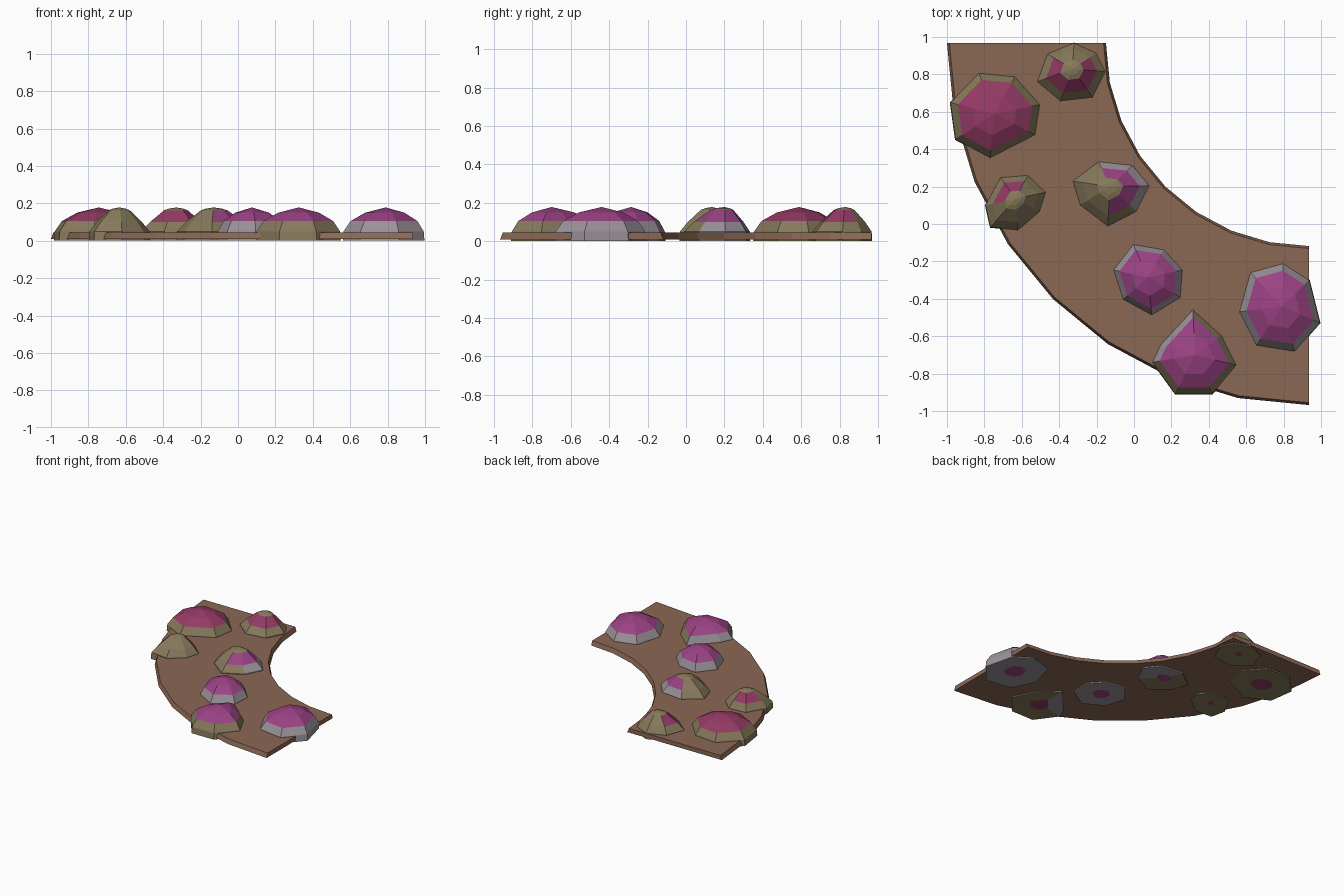
import bpy, bmesh, math

if "Cube" in bpy.data.objects:
    bpy.data.objects.remove(bpy.data.objects["Cube"])


def material(name, r, g, b):
    m = bpy.data.materials.new(name)
    lin = [((c / 255 + 0.055) / 1.055) ** 2.4 for c in (r, g, b)]
    m.diffuse_color = (*lin, 1)
    m.use_nodes = True
    m.node_tree.nodes["Principled BSDF"].inputs["Base Color"].default_value = m.diffuse_color
    return m


BROWN = material("soil_brown", 139, 104, 84)
MATS = [material("olive_stone", 135, 122, 92), material("grey_stone", 155, 146, 154),
        material("purple_growth", 155, 66, 132), material("crimson_growth", 148, 58, 100)]
OLIVE, GREY, PURPLE, CRIMSON = range(4)


def finish(name, bm, mats):
    bmesh.ops.recalc_face_normals(bm, faces=bm.faces)
    me = bpy.data.meshes.new(name)
    bm.to_mesh(me)
    bm.free()
    for m in mats:
        me.materials.append(m)
    ob = bpy.data.objects.new(name, me)
    bpy.context.collection.objects.link(ob)


# Curved ground slab: quarter ring in eight segments, slightly narrower on top
def slab():
    bm = bmesh.new()
    cx, cy, n = 0.935, 0.967, 8
    rows = []
    for i in range(n + 1):
        a = math.pi + math.pi / 2 * i / n
        row = []
        for r, z in ((1.085, 0.01), (1.935, 0.01), (1.922, 0.045), (1.098, 0.045)):
            row.append(bm.verts.new((cx + r * math.cos(a), cy + r * math.sin(a), z)))
        rows.append(row)
    for a, b in zip(rows, rows[1:]):
        for k in range(4):
            bm.faces.new((a[k], a[(k + 1) % 4], b[(k + 1) % 4], b[k]))
    bm.faces.new(rows[0])
    bm.faces.new(rows[-1])
    finish("ground_slab", bm, [BROWN])


# Rounded mounds and pointed mounds: (radius factor, height) from rim to shoulder
ROUND = [(1, 0.0), (0.98, 0.05), (0.82, 0.105), (0.48, 0.15)]
POINTED = [(1, 0.0), (0.98, 0.05), (0.74, 0.1), (0.34, 0.163), (0.2, 0.172)]


def mound(name, peak, outline, profile, colour, spot):
    """colour(band, direction angle in degrees) gives the material of each face."""
    px, py = peak
    bm = bmesh.new()
    n = len(outline)

    def ring(f, z):
        return [bm.verts.new((px + (x - px) * f, py + (y - py) * f, z)) for x, y in outline]

    def side_colour(i, band):
        j = (i + 1) % n
        mx = (outline[i][0] + outline[j][0]) / 2 - px
        my = (outline[i][1] + outline[j][1]) / 2 - py
        return colour(band, math.degrees(math.atan2(my, mx)) % 360)

    rings = [ring(f, z) for f, z in profile]
    top = bm.verts.new((px, py, 0.178))
    under = ring(spot, 0.0)
    for i in range(n):
        j = (i + 1) % n
        for band, (a, b) in enumerate(zip(rings, rings[1:])):
            bm.faces.new((a[i], a[j], b[j], b[i])).material_index = side_colour(i, band)
        last = rings[-1]
        bm.faces.new((last[i], last[j], top)).material_index = side_colour(i, len(rings) - 1)
        # underside rim
        bm.faces.new((rings[0][i], rings[0][j], under[j], under[i])).material_index = side_colour(i, 0)
    bm.faces.new(under).material_index = CRIMSON if side_colour(0, 0) == OLIVE else PURPLE
    finish(name, bm, MATS)


def domed(rim, growth):
    return lambda band, a: rim if band < 2 else growth


def capped(lo, hi, growth, rim=lambda a: OLIVE):
    """Growth only on the middle band, between two directions."""
    def rule(band, a):
        if band < 2:
            return rim(a)
        return growth if band == 2 and (a - lo) % 360 <= hi - lo else OLIVE
    return rule


slab()

mound("large_left_mound", (-0.745, 0.59),
      [(-.83, .81), (-.635, .79), (-.50, .64), (-.525, .475), (-.77, .35), (-.957, .45), (-.985, .65)],
      ROUND, domed(OLIVE, CRIMSON), 0.35)

mound("back_mound", (-0.33, 0.83),
      [(-.32, .97), (-.20, .915), (-.15, .815), (-.22, .675), (-.395, .655), (-.52, .76), (-.465, .91)],
      POINTED, capped(150, 400, CRIMSON), 0.16)

mound("left_edge_mound", (-0.635, 0.135),
      [(-.715, .25), (-.567, .262), (-.47, .17), (-.503, .065), (-.62, -.035), (-.77, -.02), (-.797, .10)],
      POINTED, capped(80, 180, CRIMSON), 0.16)

mound("middle_mound", (-0.13, 0.2),
      [(-.19, .335), (-.005, .315), (.085, .205), (.015, .065), (-.14, -.015), (-.29, .10), (-.33, .23)],
      POINTED, capped(-90, 130, PURPLE, lambda a: GREY if a < 120 or a > 300 else OLIVE), 0.3)

mound("centre_mound", (0.075, -0.285),
      [(-.005, -.107), (.16, -.135), (.262, -.245), (.25, -.395), (.095, -.49), (-.06, -.405), (-.112, -.245)],
      ROUND, domed(GREY, PURPLE), 0.35)

mound("front_mound", (0.325, -0.70),
      [(.315, -.455), (.47, -.595), (.55, -.755), (.42, -.912), (.22, -.912), (.095, -.74), (.14, -.645)],
      ROUND, lambda band, a: PURPLE if band > 1 else GREY if 85 < a < 190 else OLIVE, 0.35)

mound("right_mound", (0.79, -0.44),
      [(.797, -.208), (.94, -.30), (.997, -.53), (.86, -.685), (.652, -.652), (.56, -.47), (.62, -.257)],
      ROUND, domed(GREY, PURPLE), 0.35)
